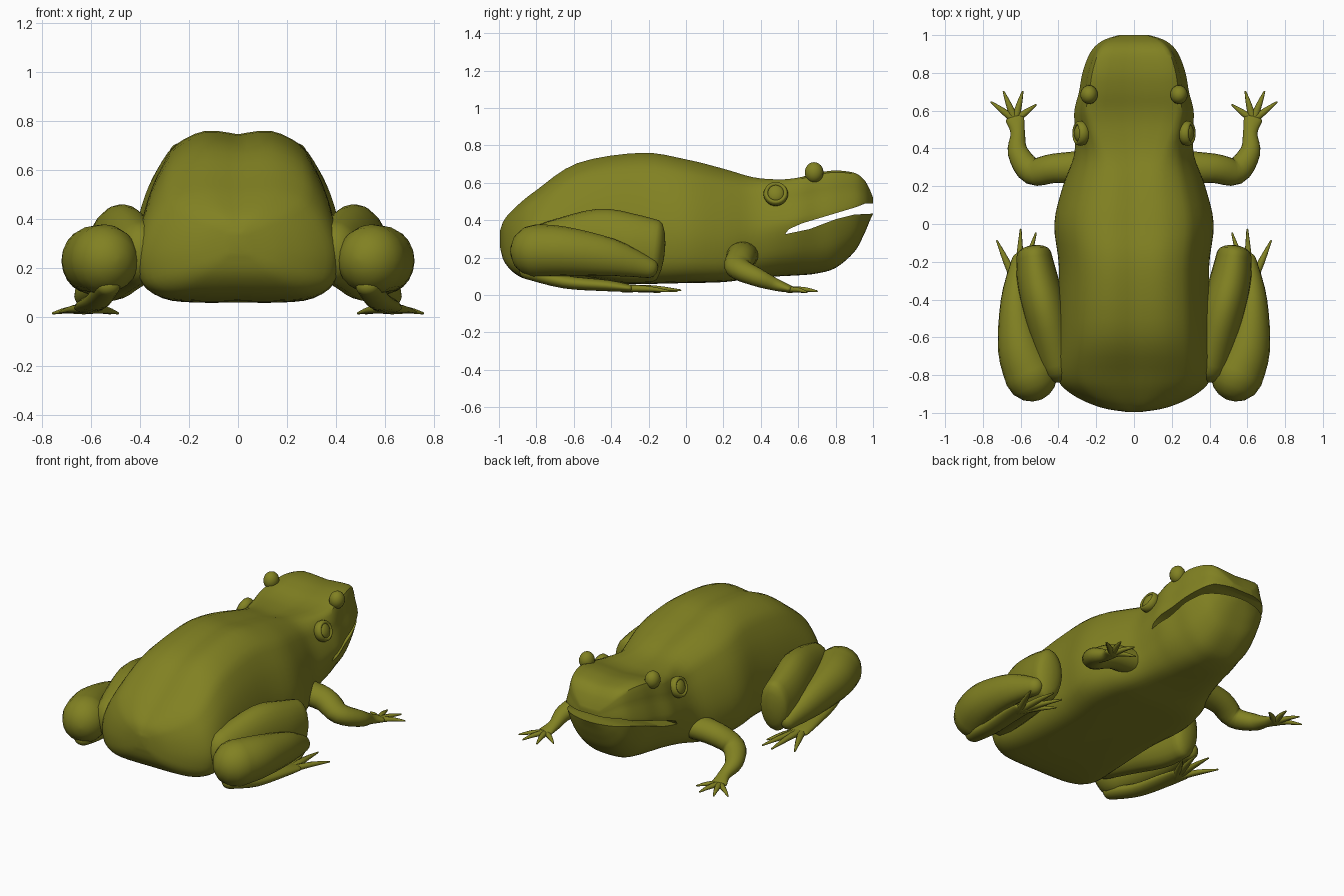
import bpy, bmesh, math
from mathutils import Vector, Matrix

if "Cube" in bpy.data.objects:
    bpy.data.objects.remove(bpy.data.objects["Cube"])

skin = bpy.data.materials.new("olive_skin")
skin.diffuse_color = (0.22, 0.22, 0.016, 1)
skin.use_nodes = True
skin.node_tree.nodes["Principled BSDF"].inputs["Base Color"].default_value = skin.diffuse_color


def spline(pts, n):
    """Catmull-Rom resampling of tuples of any length."""
    out = []
    for i in range(len(pts) - 1):
        a, b, c, d = (pts[max(0, min(len(pts) - 1, i + k))] for k in (-1, 0, 1, 2))
        for s in range(n):
            t = s / n
            out.append(tuple(
                0.5 * (2 * q + (r - p) * t + (2 * p - 5 * q + 4 * r - w) * t * t
                       + (3 * q - p - 3 * r + w) * t ** 3)
                for p, q, r, w in zip(a, b, c, d)))
    return out + [tuple(pts[-1])]


def finish(bm, name, mirror=True):
    bmesh.ops.recalc_face_normals(bm, faces=bm.faces[:])
    me = bpy.data.meshes.new(name)
    bm.to_mesh(me)
    bm.free()
    me.materials.append(skin)
    me.shade_smooth()
    ob = bpy.data.objects.new(name, me)
    bpy.context.collection.objects.link(ob)
    if mirror:
        ob.modifiers.new("mirror", 'MIRROR')
    return ob


def skin_rings(bm, rings):
    vs = [[bm.verts.new(p) for p in r] for r in rings]
    n = len(vs[0])
    for a, b in zip(vs, vs[1:]):
        for i in range(n):
            bm.faces.new((a[i], a[(i + 1) % n], b[(i + 1) % n], b[i]))
    bm.faces.new(vs[0][::-1])
    bm.faces.new(vs[-1])


def add_tube(bm, pts, steps=4, sides=20, blunt=1.0):
    """Limb through (x, y, z, side radius, vertical radius) with round ends."""
    path = spline(pts, steps)
    cen = [Vector(p[:3]) for p in path]
    rad = [(p[3], p[4]) for p in path]
    t0, t1 = (cen[0] - cen[1]).normalized(), (cen[-1] - cen[-2]).normalized()
    r0, r1 = min(rad[0]), min(rad[-1]) * blunt
    c0, c1, a0, a1 = cen[0], cen[-1], rad[0], rad[-1]
    for ang in (25, 50, 70, 86):
        s, c = math.sin(math.radians(ang)), math.cos(math.radians(ang))
        cen.insert(0, c0 + t0 * r0 * s)
        rad.insert(0, (a0[0] * c, a0[1] * c))
        cen.append(c1 + t1 * r1 * s)
        rad.append((a1[0] * c, a1[1] * c))
    rings = []
    for i, p in enumerate(cen):
        t = (cen[min(i + 1, len(cen) - 1)] - cen[max(i - 1, 0)]).normalized()
        side = t.cross(Vector((0, 0, 1))).normalized()
        up = side.cross(t)
        rings.append([p + side * rad[i][0] * math.cos(k * math.tau / sides)
                      + up * rad[i][1] * math.sin(k * math.tau / sides) for k in range(sides)])
    skin_rings(bm, rings)


def tube(name, pts, blunt=1.0):
    bm = bmesh.new()
    add_tube(bm, pts, blunt=blunt)
    return finish(bm, name)


def digits(name, base, tips, r):
    """Thin tapering fingers or toes fanning from one base."""
    bm = bmesh.new()
    b = Vector(base)
    for tip in tips:
        e = Vector(tip)
        m = b.lerp(e, 0.55) + Vector((0, 0, 0.006))
        add_tube(bm, [(*b, r, r * 0.8), (*m, r * 0.7, r * 0.6), (*e, 0.005, 0.005)], 3, 8)
    return finish(bm, name)


def ball(name, loc, size, tilt=0):
    bm = bmesh.new()
    mat = Matrix.Translation(loc) @ Matrix.Rotation(tilt, 4, 'Y') @ Matrix.Diagonal((*size, 1))
    bmesh.ops.create_uvsphere(bm, u_segments=20, v_segments=12, radius=1, matrix=mat)
    return finish(bm, name)


# Torso and head: loft of (y, half width, bottom, top)
sections = [
    (-0.995, 0.04, 0.26, 0.34), (-0.97, 0.18, 0.175, 0.405), (-0.90, 0.33, 0.105, 0.48),
    (-0.80, 0.41, 0.075, 0.56), (-0.58, 0.405, 0.06, 0.705), (-0.24, 0.395, 0.06, 0.76),
    (0.00, 0.42, 0.065, 0.725), (0.20, 0.375, 0.07, 0.675), (0.36, 0.32, 0.09, 0.63),
    (0.50, 0.315, 0.10, 0.62), (0.60, 0.315, 0.105, 0.63), (0.70, 0.29, 0.115, 0.655),
    (0.80, 0.272, 0.145, 0.668), (0.90, 0.235, 0.23, 0.655), (0.95, 0.195, 0.32, 0.62),
    (0.98, 0.145, 0.39, 0.57), (1.00, 0.08, 0.435, 0.52)]
trunk = [(0, 0), (0.45, 0), (0.76, 0.025), (0.94, 0.12), (1, 0.28), (0.99, 0.45),
         (0.91, 0.64), (0.79, 0.8), (0.64, 0.92), (0.34, 1.0), (0, 0.98)]
skull = [(0, 0), (0.3, 0.01), (0.55, 0.07), (0.77, 0.2), (0.91, 0.36), (1, 0.53),
         (0.98, 0.64), (0.91, 0.78), (0.86, 0.91), (0.72, 0.995), (0, 0.97)]
rings = []
for y, w, lo, hi in spline(sections, 4):
    f = min(1, max(0, (y - 0.2) / 0.45))
    f = f * f * (3 - 2 * f)
    half = spline([tuple(p + (q - p) * f for p, q in zip(a, b)) for a, b in zip(trunk, skull)], 3)
    loop = half + [(-u, v) for u, v in half[-2:0:-1]]
    rings.append([Vector((u * w, y, lo + v * (hi - lo))) for u, v in loop])
bm = bmesh.new()
skin_rings(bm, rings)
body = finish(bm, "body_and_head", mirror=False)

# Open mouth: wedge cut between the jaws
mouth = [(0.53, 0.325), (0.66, 0.352), (0.80, 0.405), (0.90, 0.43), (1.1, 0.44),
         (1.1, 0.485), (0.96, 0.49), (0.91, 0.47), (0.80, 0.437), (0.62, 0.383), (0.55, 0.352)]
bm = bmesh.new()
skin_rings(bm, [[Vector((x, y, z)) for y, z in mouth] for x in (-0.6, 0.6)])
cutter = finish(bm, "mouth_cutter", mirror=False)
cutter.hide_render = True
cut = body.modifiers.new("mouth", 'BOOLEAN')
cut.object, cut.operation, cut.solver = cutter, 'DIFFERENCE', 'EXACT'
bpy.context.view_layer.objects.active = body
bpy.ops.object.modifier_apply(modifier=cut.name)
bpy.data.objects.remove(cutter)
body.data.set_sharp_from_angle(angle=math.radians(40))

# Eyes sunk into the brow, and ear discs with rims
ball("eyes", (0.238, 0.685, 0.655), (0.046, 0.05, 0.055))
ball("ear_discs", (0.28, 0.48, 0.54), (0.035, 0.052, 0.055), -0.35)
bm = bmesh.new()
spin = Matrix.Translation((0.282, 0.48, 0.54)) @ Matrix.Rotation(-0.35, 4, 'Y')
rim = []
for i in range(25):
    a = i * math.tau / 24
    rim.append([spin @ Vector((0.028 * math.cos(b), (0.052 + 0.014 * math.sin(b)) * math.cos(a),
                               (0.052 + 0.014 * math.sin(b)) * math.sin(a)))
                for b in (k * math.tau / 8 for k in range(8))])
skin_rings(bm, rim)
bmesh.ops.delete(bm, geom=[f for f in bm.faces if len(f.verts) == 8], context='FACES_ONLY')
bmesh.ops.remove_doubles(bm, verts=bm.verts[:], dist=1e-4)
finish(bm, "ear_rims")

# Front legs
tube("front_legs", [(0.25, 0.30, 0.215, 0.09, 0.075), (0.42, 0.295, 0.20, 0.078, 0.072),
                    (0.54, 0.28, 0.145, 0.072, 0.062), (0.614, 0.38, 0.095, 0.055, 0.05),
                    (0.615, 0.48, 0.055, 0.038, 0.033), (0.63, 0.555, 0.032, 0.05, 0.02)])
digits("fingers", (0.63, 0.55, 0.028),
       [(0.52, 0.63, 0.015), (0.59, 0.70, 0.02), (0.69, 0.70, 0.02), (0.755, 0.645, 0.015)], 0.022)

# Folded hind legs, knees blunt at the front
tube("thighs", [(0.40, -0.74, 0.26, 0.10, 0.13), (0.465, -0.48, 0.275, 0.115, 0.185),
                (0.51, -0.30, 0.25, 0.11, 0.185), (0.53, -0.16, 0.235, 0.092, 0.165)], blunt=0.5)
tube("shanks", [(0.545, -0.80, 0.235, 0.14, 0.143), (0.60, -0.65, 0.233, 0.122, 0.132),
                (0.625, -0.40, 0.20, 0.08, 0.10), (0.60, -0.20, 0.145, 0.05, 0.055)])
tube("hind_feet", [(0.53, -0.85, 0.125, 0.05, 0.04), (0.57, -0.65, 0.07, 0.055, 0.035),
                   (0.60, -0.42, 0.05, 0.06, 0.03), (0.61, -0.30, 0.036, 0.06, 0.02)])
digits("toes", (0.61, -0.34, 0.035),
       [(0.725, -0.09, 0.02), (0.60, -0.03, 0.025), (0.52, -0.05, 0.02), (0.49, -0.14, 0.015)], 0.026)
